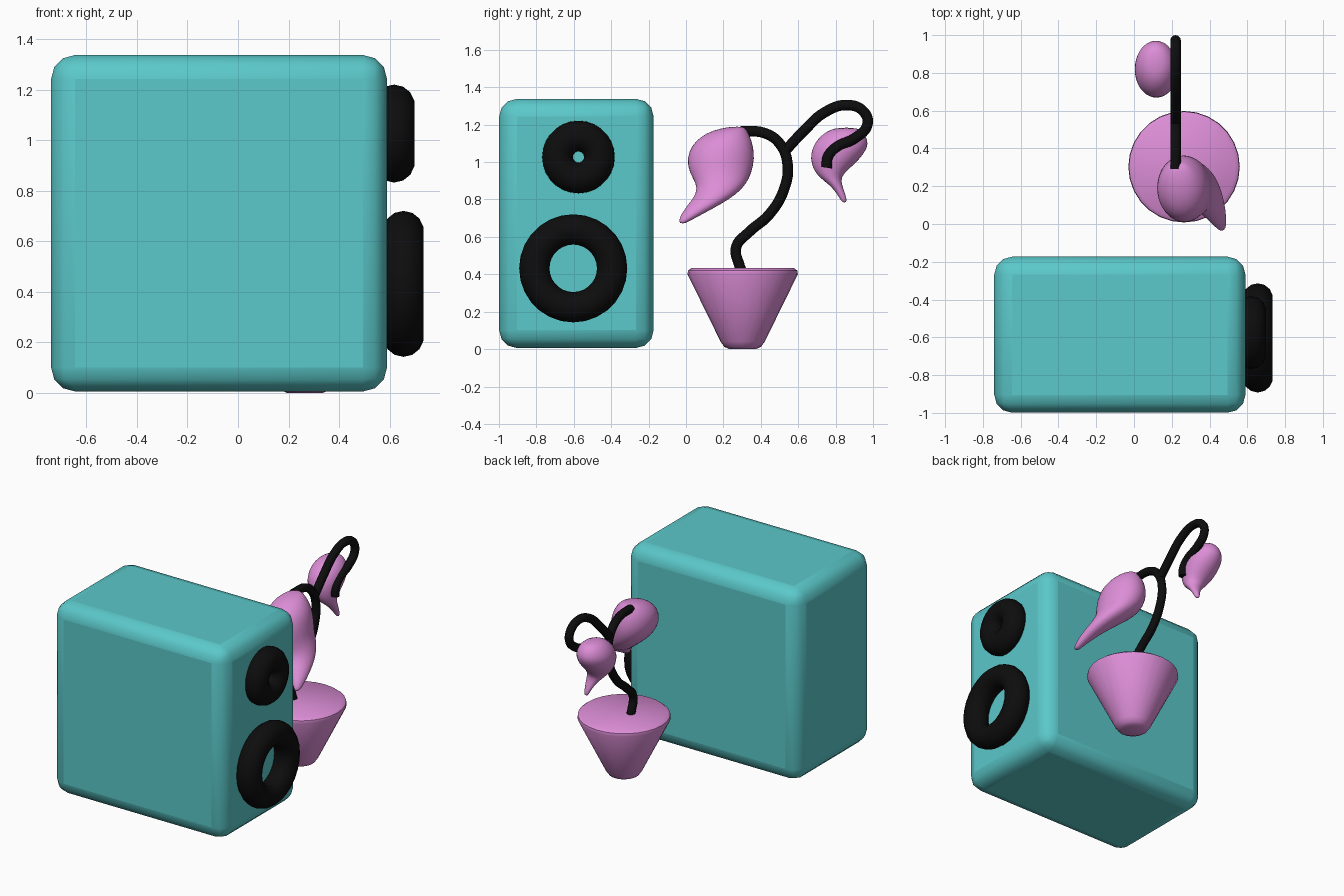
import bpy, bmesh, math

if "Cube" in bpy.data.objects:
    bpy.data.objects.remove(bpy.data.objects["Cube"])


def material(name, rgb):
    m = bpy.data.materials.new(name)
    m.diffuse_color = (*rgb, 1)
    m.use_nodes = True
    m.node_tree.nodes["Principled BSDF"].inputs["Base Color"].default_value = m.diffuse_color
    return m


TEAL = material("teal", (0.105, 0.58, 0.59))
PINK = material("pink", (0.72, 0.27, 0.68))
BLACK = material("black", (0.004, 0.004, 0.004))


def finish(obj, name, mat, angle=40):
    obj.name = name
    obj.data.materials.clear()
    obj.data.materials.append(mat)
    bpy.ops.object.select_all(action='DESELECT')
    obj.select_set(True)
    bpy.context.view_layer.objects.active = obj
    bpy.ops.object.shade_smooth_by_angle(angle=math.radians(angle))
    return obj


def stacked_rings(name, rows, mat, sides, subdivide=0, angle=40):
    """Closed skin through level ellipses (z, centre x, radius x, low y, high y)."""
    bm = bmesh.new()
    rings = []
    for z, cx, rx, y0, y1 in rows:
        cy, ry = (y0 + y1) / 2, (y1 - y0) / 2
        rings.append([bm.verts.new((cx + rx * math.cos(2 * math.pi * i / sides),
                                    cy + ry * math.sin(2 * math.pi * i / sides), z))
                      for i in range(sides)])
    for a, b in zip(rings, rings[1:]):
        for i in range(sides):
            j = (i + 1) % sides
            bm.faces.new((a[i], a[j], b[j], b[i]))
    bm.faces.new(rings[0])
    bm.faces.new(rings[-1])
    bmesh.ops.recalc_face_normals(bm, faces=bm.faces)
    me = bpy.data.meshes.new(name)
    bm.to_mesh(me)
    bm.free()
    obj = bpy.data.objects.new(name, me)
    bpy.context.collection.objects.link(obj)
    if subdivide:
        mod = obj.modifiers.new("smooth", 'SUBSURF')
        mod.levels = mod.render_levels = subdivide
    return finish(obj, name, mat, angle)


def stem(name, points, x=0.22, radius=0.028):
    """Round tube through (y, z) points in one upright plane."""
    cu = bpy.data.curves.new(name, 'CURVE')
    cu.dimensions = '3D'
    cu.bevel_depth, cu.bevel_resolution = radius, 4
    cu.use_fill_caps = True
    cu.resolution_u = 6
    sp = cu.splines.new('BEZIER')
    sp.bezier_points.add(len(points) - 1)
    for p, (y, z) in zip(sp.bezier_points, points):
        p.co = (x, y, z)
        p.handle_left_type = p.handle_right_type = 'AUTO'
    obj = bpy.data.objects.new(name, cu)
    bpy.context.collection.objects.link(obj)
    bpy.ops.object.select_all(action='DESELECT')
    obj.select_set(True)
    bpy.context.view_layer.objects.active = obj
    bpy.ops.object.convert(target='MESH')
    return finish(bpy.context.object, name, BLACK, 60)


# Speaker cabinet
bpy.ops.mesh.primitive_cube_add(size=1, location=(-0.075, -0.586, 0.672))
cabinet = bpy.context.object
cabinet.scale = (1.33, 0.826, 1.332)
bpy.ops.object.transform_apply(location=False, rotation=False, scale=True)
bevel = cabinet.modifiers.new("round_edges", 'BEVEL')
bevel.width, bevel.segments = 0.095, 3
finish(cabinet, "speaker_cabinet", TEAL)

# Speaker rings on the right face
for name, loc, major, minor in (("upper_speaker_ring", (0.618, -0.575, 1.027), 0.112, 0.082),
                                ("lower_speaker_ring", (0.655, -0.603, 0.432), 0.208, 0.081)):
    bpy.ops.mesh.primitive_torus_add(location=loc, rotation=(0, math.pi / 2, 0),
                                     major_radius=major, minor_radius=minor,
                                     major_segments=28, minor_segments=14)
    finish(bpy.context.object, name, BLACK, 60)

# Plant pot: closed tapered cone with a soft rim
pot = [(0.0, 0.07), (0.012, 0.098), (0.04, 0.118), (0.40, 0.295), (0.42, 0.292), (0.435, 0.272)]
stacked_rings("plant_pot", [(z, 0.265, r, 0.303 - r, 0.303 + r) for z, r in pot], PINK, 28)

# Stems
stem("main_stem", [(0.31, 0.39), (0.285, 0.45), (0.268, 0.545), (0.338, 0.627), (0.445, 0.72),
                   (0.525, 0.857), (0.543, 0.99), (0.50, 1.10), (0.42, 1.155), (0.29, 1.165)])
stem("side_stem", [(0.53, 1.06), (0.633, 1.17), (0.74, 1.265), (0.863, 1.305), (0.95, 1.27),
                   (0.97, 1.20), (0.90, 1.126), (0.81, 1.083), (0.76, 1.03), (0.752, 0.97)])

# Drooping blossoms with a curled tail
stacked_rings("front_blossom", [
    (0.672, 0.467, 0.012, -0.032, -0.005), (0.685, 0.465, 0.023, -0.038, 0.02),
    (0.72, 0.452, 0.038, -0.028, 0.085), (0.776, 0.42, 0.06, 0.012, 0.19),
    (0.83, 0.375, 0.085, 0.056, 0.275), (0.885, 0.33, 0.108, 0.055, 0.325),
    (0.94, 0.285, 0.13, 0.016, 0.352), (1.02, 0.262, 0.145, 0.0, 0.37),
    (1.09, 0.256, 0.135, 0.03, 0.36), (1.135, 0.252, 0.112, 0.075, 0.345),
    (1.172, 0.25, 0.075, 0.145, 0.325), (1.19, 0.248, 0.035, 0.24, 0.31)],
    PINK, 20, 1, 80)
stacked_rings("rear_blossom", [
    (0.783, 0.175, 0.01, 0.838, 0.855), (0.80, 0.174, 0.017, 0.825, 0.86),
    (0.84, 0.168, 0.028, 0.80, 0.848), (0.88, 0.158, 0.045, 0.765, 0.834),
    (0.92, 0.14, 0.068, 0.71, 0.828), (0.96, 0.125, 0.09, 0.68, 0.868),
    (1.02, 0.117, 0.112, 0.662, 0.935), (1.08, 0.116, 0.116, 0.675, 0.975),
    (1.12, 0.116, 0.105, 0.70, 0.972), (1.16, 0.116, 0.08, 0.742, 0.952),
    (1.185, 0.116, 0.04, 0.80, 0.915)],
    PINK, 20, 1, 80)
